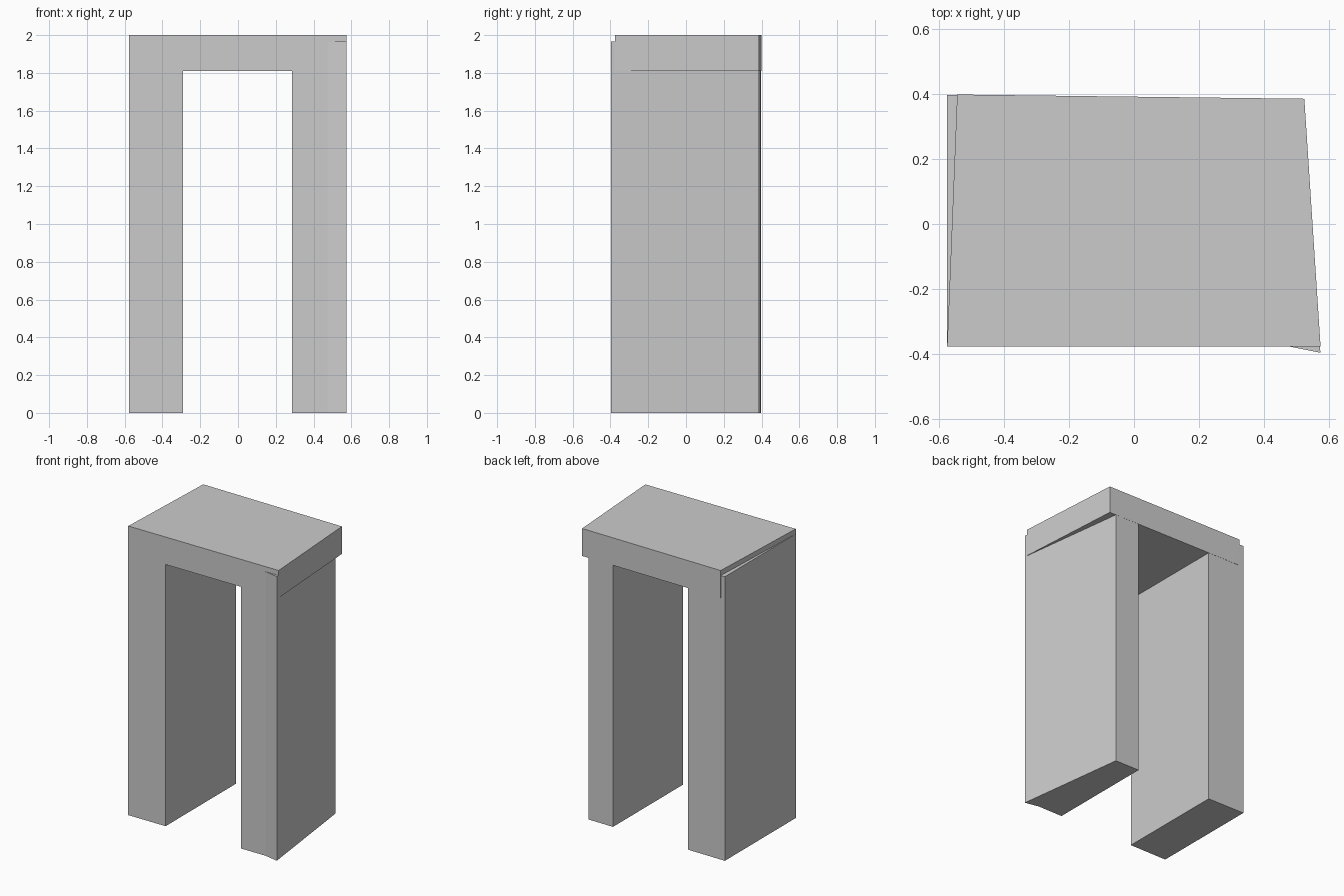
import bpy
import bmesh

if "Cube" in bpy.data.objects:
    bpy.data.objects.remove(bpy.data.objects["Cube"])


def prism(name, outline, z0, z1):
    """Upright prism from a plan outline (x, y)."""
    bm = bmesh.new()
    base = bm.faces.new([bm.verts.new((x, y, z0)) for x, y in outline])
    top = bmesh.ops.extrude_face_region(bm, geom=[base])["geom"]
    verts = [v for v in top if isinstance(v, bmesh.types.BMVert)]
    bmesh.ops.translate(bm, verts=verts, vec=(0, 0, z1 - z0))
    bmesh.ops.recalc_face_normals(bm, faces=bm.faces)
    mesh = bpy.data.meshes.new(name)
    bm.to_mesh(mesh)
    bm.free()
    obj = bpy.data.objects.new(name, mesh)
    bpy.context.collection.objects.link(obj)
    return obj


FRONT = -0.377
LEG_TOP = 1.965

# Slightly skewed slab across the top
prism("lintel", [(-0.576, FRONT), (0.575, FRONT), (0.525, 0.386), (-0.545, 0.399)], 1.81, 2.0)

# Left upright, sticking out a little past the slab at the back
prism("left_upright", [(-0.576, FRONT), (-0.29, FRONT), (-0.29, 0.395), (-0.576, 0.398)], 0, LEG_TOP)

# Right upright, tapering to the back with a flared front corner
prism("right_upright", [(0.287, FRONT), (0.475, FRONT), (0.575, -0.397),
                        (0.475, 0.386), (0.287, 0.388)], 0, LEG_TOP)
